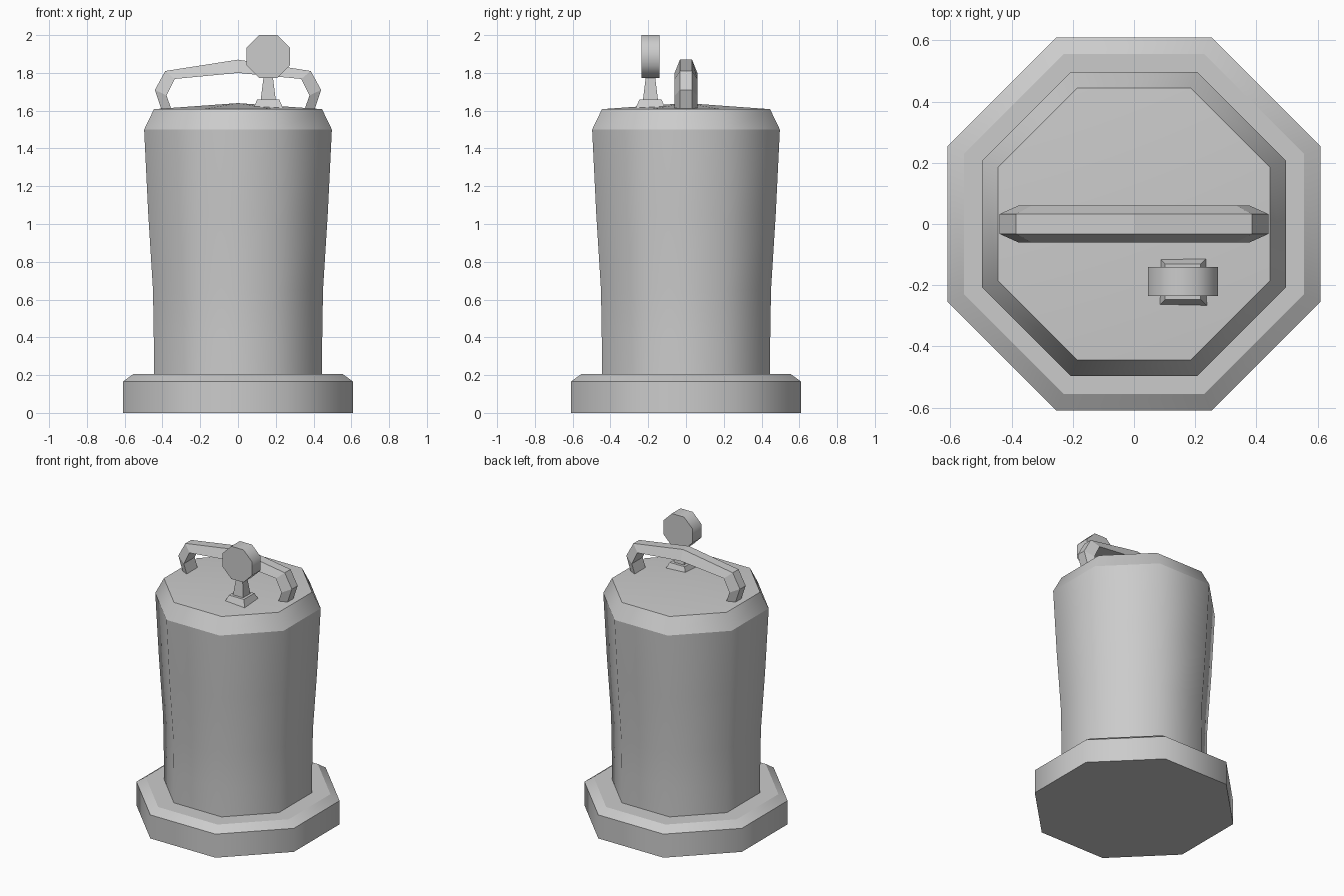
import bpy, bmesh, math
from mathutils import Vector

cube = bpy.data.objects.get("Cube")
if cube:
    bpy.data.objects.remove(cube, do_unlink=True)

grey = bpy.data.materials.new("light grey")
grey.use_nodes = True
GREY = (0.6, 0.6, 0.6, 1)
grey.diffuse_color = GREY
grey.node_tree.nodes["Principled BSDF"].inputs["Base Color"].default_value = GREY


def finish(name, bm, smooth_angle=0):
    """Turn a bmesh into an object; edges flatter than smooth_angle are smooth."""
    bmesh.ops.recalc_face_normals(bm, faces=bm.faces[:])
    for face in bm.faces:
        face.smooth = smooth_angle > 0
    for edge in bm.edges:
        # Level rings stay crisp, upright corners blend
        if len(edge.link_faces) == 2 and edge.calc_face_angle() > math.radians(smooth_angle):
            edge.smooth = False
    mesh = bpy.data.meshes.new(name)
    bm.to_mesh(mesh)
    bm.free()
    mesh.materials.append(grey)
    obj = bpy.data.objects.new(name, mesh)
    bpy.context.collection.objects.link(obj)
    return obj


def stack(name, profile, sides=8, smooth_angle=0, rings=(), peak=None):
    """Stack polygons with flat sides on the axes from (half width, z) pairs."""
    bm = bmesh.new()
    loops = []
    for half, z in profile:
        r = half / math.cos(math.pi / sides)
        angles = [(i + 0.5) * math.tau / sides for i in range(sides)]
        loops.append([bm.verts.new((r * math.cos(a), r * math.sin(a), z)) for a in angles])
    for low, high in zip(loops, loops[1:]):
        for i in range(sides):
            j = (i + 1) % sides
            bm.faces.new((low[i], low[j], high[j], high[i]))
    bm.faces.new(loops[0][::-1])
    if peak is None:
        bm.faces.new(loops[-1])
    else:
        tip = bm.verts.new((0, 0, peak))
        for i in range(sides):
            bm.faces.new((loops[-1][i], loops[-1][(i + 1) % sides], tip))
    for k in rings:
        for i in range(sides):
            bm.edges.get((loops[k][i], loops[k][(i + 1) % sides])).smooth = False
    return finish(name, bm, smooth_angle)


# Foot ring and tank body with a bevelled shoulder and shallow domed lid
stack("foot_ring", [(0.61, 0), (0.61, 0.165), (0.555, 0.205)], smooth_angle=50, rings=(0, 1, 2))
stack("tank_body", [(0.446, 0.15), (0.446, 0.4), (0.45, 0.65), (0.475, 1.05),
                    (0.497, 1.5), (0.445, 1.608)],
      smooth_angle=50, rings=(4, 5), peak=1.64)

# Carrying handle: trapezoid section, narrow on the outside, wide on the inside
outer = [(-0.405, 1.605), (-0.44, 1.71), (-0.385, 1.81), (0, 1.87)]
inner = [(-0.352, 1.605), (-0.378, 1.68), (-0.335, 1.768), (0, 1.80)]
outer += [(-x, z) for x, z in outer[-2::-1]]
inner += [(-x, z) for x, z in inner[-2::-1]]
bm = bmesh.new()
sections = []
for (ox, oz), (ix, iz) in zip(outer, inner):
    corners = ((ox, -0.032, oz), (ox, 0.032, oz), (ix, 0.06, iz), (ix, -0.06, iz))
    sections.append([bm.verts.new(c) for c in corners])
for a, b in zip(sections, sections[1:]):
    for i in range(4):
        j = (i + 1) % 4
        bm.faces.new((a[i], a[j], b[j], b[i]))
bm.faces.new(sections[0])
bm.faces.new(sections[-1])
finish("carrying_handle", bm)

# Gauge: flared foot, tapered stem and upright octagonal dial
GAUGE = Vector((0.16, -0.188, 0))
foot = stack("gauge_foot", [(0.082, 1.605), (0.058, 1.66)], sides=4)
stem = stack("gauge_stem", [(0.04, 1.655), (0.022, 1.80)], sides=4)
dial = stack("gauge_dial", [(0.114, -0.048), (0.114, 0.048)], smooth_angle=50, rings=(0, 1))
for part in (foot, stem, dial):
    part.location = GAUGE
dial.location.z = 1.887
dial.rotation_euler.x = math.pi / 2
